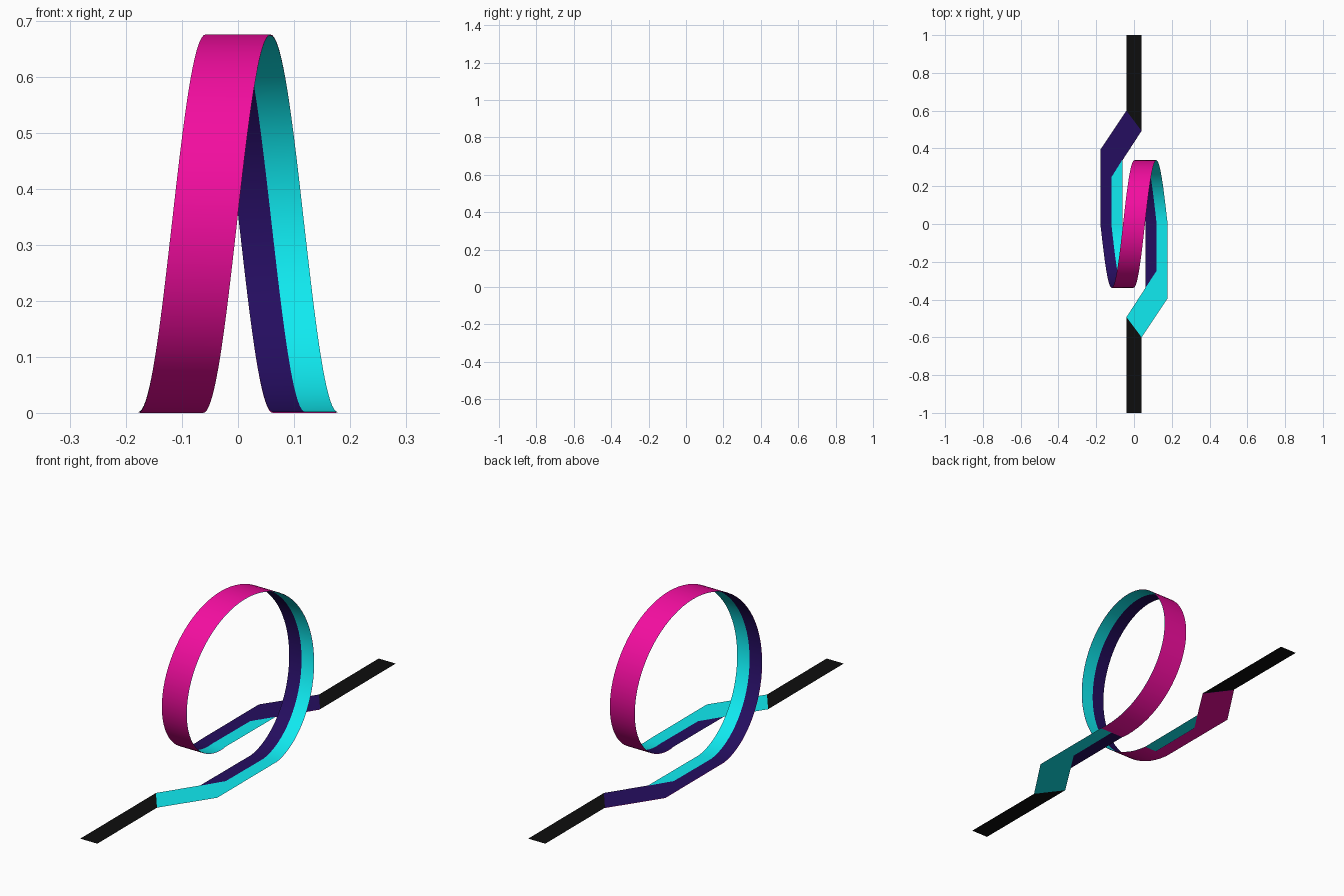
import bpy
from math import sin, cos, pi

if "Cube" in bpy.data.objects:
    bpy.data.objects.remove(bpy.data.objects["Cube"])

R = 0.336          # inner radius of the loop
CZ = 0.3375        # height of the loop centre
GAP = 0.0015       # distance between the inner and outer skins
SEG = 72


def material(name, rgb):
    m = bpy.data.materials.new(name)
    m.diffuse_color = (*rgb, 1)
    m.use_nodes = True
    m.node_tree.nodes["Principled BSDF"].inputs["Base Color"].default_value = m.diffuse_color
    return m


CYAN = material("cyan", (0.005, 0.83, 0.88))
NAVY = material("navy", (0.018, 0.004, 0.115))
PINK = material("magenta", (0.9, 0.004, 0.35))
BLACK = material("black", (0.004, 0.004, 0.004))


def ribbon(name, pairs, mat, flip=False):
    """Strip of quads through successive (left point, right point) pairs."""
    verts = [p for pair in pairs for p in pair]
    faces = []
    for i in range(len(pairs) - 1):
        a = 2 * i
        f = (a, a + 1, a + 3, a + 2)
        faces.append(f[::-1] if flip else f)
    me = bpy.data.meshes.new(name)
    me.from_pydata(verts, [], faces)
    me.materials.append(mat)
    ob = bpy.data.objects.new(name, me)
    bpy.context.collection.objects.link(ob)
    bpy.ops.object.select_all(action='DESELECT')
    ob.select_set(True)
    bpy.context.view_layer.objects.active = ob
    bpy.ops.object.shade_smooth_by_angle(angle=pi / 6)
    return ob


def flat(l, r, z=GAP):
    return ((*l, z), (*r, z))


def loop(lo, hi, r):
    """One helical turn, drifting from x = +0.12 to x = -0.12."""
    out = []
    for i in range(SEG + 1):
        t = 2 * pi * i / SEG
        c = 0.12 - 0.24 * i / SEG
        y, z = r * sin(t), CZ - r * cos(t)
        out.append(((c + lo, y, z), (c + hi, y, z)))
    return out


# cyan lane: entry slant, right half of the loop, pointed end
ribbon("cyan_lane",
       [flat((-0.04, -0.493), (0.04, -0.6)), flat((0.118, -0.25), (0.178, -0.393))]
       + loop(0, 0.058, R)
       + [flat((-0.118, 0.25), (-0.06, 0.343))], CYAN)

# navy lane: pointed start, left half of the loop, exit slant
navy_exit = [((-0.178, 0.393), (-0.118, 0.25)), ((-0.04, 0.6), (0.04, 0.493))]
ribbon("navy_lane",
       [flat((0.06, -0.343), (0.118, -0.25))]
       + loop(-0.058, 0, R)
       + [flat(*p) for p in navy_exit], NAVY)

# magenta outer skin of the loop and underside of the exit
ribbon("outer_skin", loop(-0.058, 0.058, R + GAP), PINK, flip=True)
ribbon("exit_underside",
       [flat((-0.178, 0), (-0.12, 0), 0)] + [flat(*p, 0) for p in navy_exit],
       PINK, flip=True)

# black straight ends
ribbon("front_strip", [flat((-0.04, -1), (0.04, -1)),
                       flat((-0.04, -0.493), (0.04, -0.6))], BLACK)
ribbon("back_strip", [flat((-0.04, 0.6), (0.04, 0.493)),
                      flat((-0.04, 1), (0.04, 1))], BLACK)
